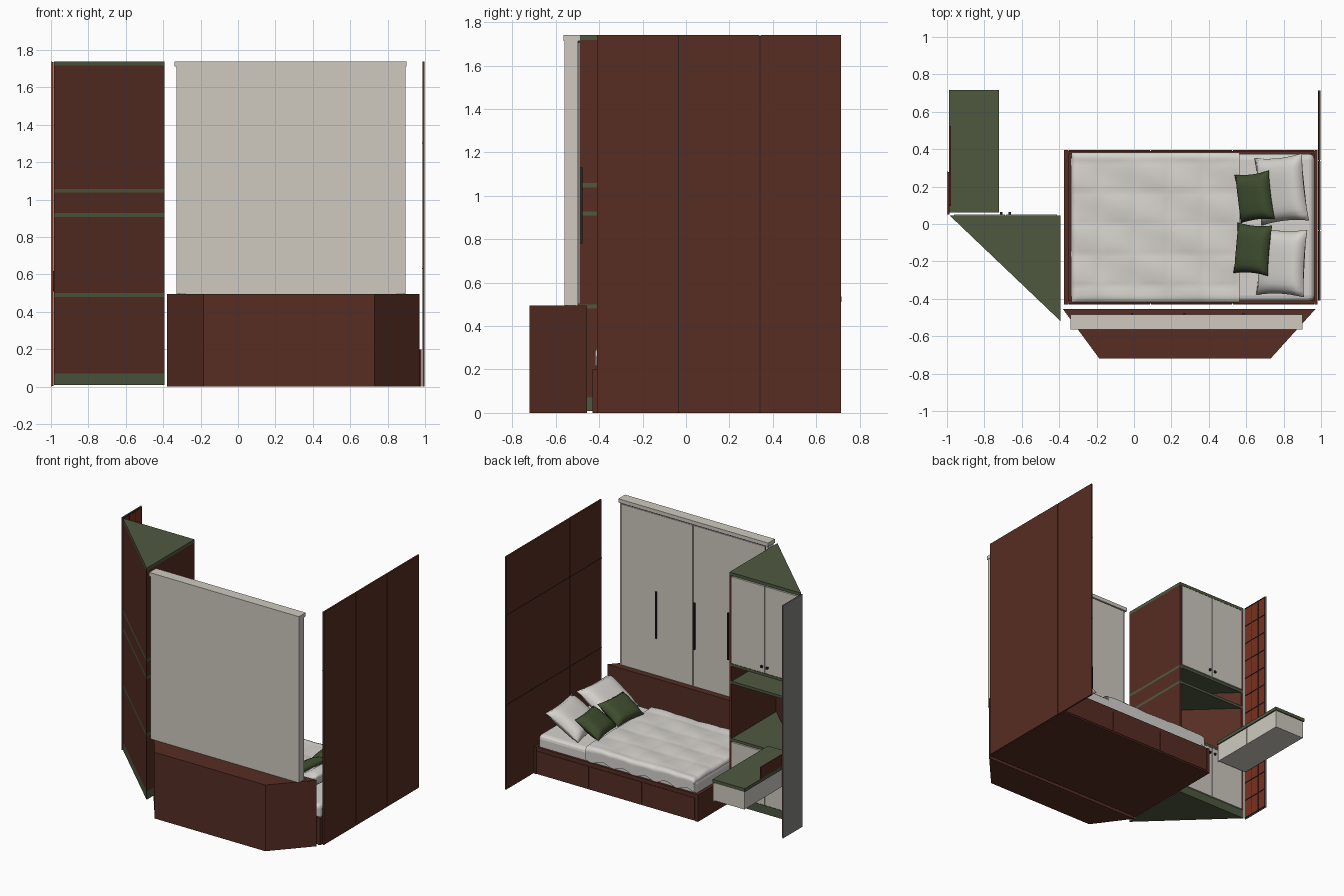
import bpy, bmesh, math
from mathutils import Matrix, Vector

cube = bpy.data.objects.get("Cube")
if cube:
    bpy.data.objects.remove(cube)


def material(name, r, g, b):
    m = bpy.data.materials.new(name)
    m.use_nodes = True
    m.diffuse_color = (r, g, b, 1)
    m.node_tree.nodes["Principled BSDF"].inputs["Base Color"].default_value = (r, g, b, 1)
    return m


wood = material("brown wood", .095, .026, .017)
rust = material("rust wood", .19, .032, .015)
green = material("olive green", .078, .098, .051)
leaf = material("cushion green", .05, .075, .028)
white = material("warm white", .62, .59, .53)
linen = material("linen", .67, .65, .61)
grey = material("panel grey", .23, .23, .21)
dark = material("dark metal", .02, .018, .016)


def finish(name, bm, mat, smooth=False):
    bmesh.ops.recalc_face_normals(bm, faces=bm.faces)
    me = bpy.data.meshes.new(name)
    bm.to_mesh(me)
    bm.free()
    me.materials.append(mat)
    for p in me.polygons:
        p.use_smooth = smooth
    ob = bpy.data.objects.new(name, me)
    bpy.context.collection.objects.link(ob)
    return ob


def prism(name, pts, z0, z1, mat):
    bm = bmesh.new()
    face = bm.faces.new([bm.verts.new((x, y, z0)) for x, y in pts])
    top = bmesh.ops.extrude_face_region(bm, geom=[face])["geom"]
    for v in top:
        if isinstance(v, bmesh.types.BMVert):
            v.co.z = z1
    return finish(name, bm, mat)


def box(name, x0, x1, y0, y1, z0, z1, mat, bevel=0):
    ob = prism(name, [(x0, y0), (x1, y0), (x1, y1), (x0, y1)], z0, z1, mat)
    if bevel:
        mod = ob.modifiers.new("bevel", "BEVEL")
        mod.width, mod.segments = bevel, 3
    return ob


# Tall wall panels beside the bed, with thin joints on the inner face
for i, (a, b) in enumerate([(-.41, -.037), (-.032, .338), (.343, .715)]):
    box(f"wall_panel_{i}", .986, .998, a, b, 0, 1.74, wood)
box("wall_panel_backing", .988, .994, -.405, .712, .005, 1.735, dark)
for z in (.63, 1.3):
    box("wall_panel_joint", .984, .987, -.41, .715, z, z + .005, dark)

# Low cabinet with splayed ends behind the bed
prism("splayed_cabinet", [(-.38, -.455), (-.185, -.72), (.73, -.72), (.97, -.455)], 0, .495, wood)

# Upper wardrobe with two doors and bar handles
box("wardrobe_body", -.33, .895, -.56, -.497, .495, 1.715, white)
box("wardrobe_top", -.34, .9, -.565, -.485, 1.712, 1.74, white)
box("wardrobe_seams", -.315, .88, -.5, -.495, .5, 1.71, dark)
for i, (a, b) in enumerate([(-.312, .28), (.286, .878)]):
    box(f"wardrobe_door_{i}", a, b, -.498, -.488, .502, 1.705, white)
for i, x in enumerate((.585, .27, -.01)):
    box(f"wardrobe_handle_{i}", x - .005, x + .005, -.488, -.476, .78, 1.13, dark)

# Bed frame with three drawer fronts on each long side
X0, X1, Y0, Y1 = -.375, .98, -.43, .395
box("bed_base", X0 + .01, X1 - .01, Y0 + .01, Y1 - .01, 0, .16, wood)
box("bed_foot_rail", X0, X0 + .025, Y0, Y1, 0, .2, wood)
box("bed_head_rail", X1 - .015, X1, Y0, Y1, 0, .2, wood)
for y, s in ((Y0, 1), (Y1, -1)):
    box("bed_side_rail", X0 + .025, X1 - .015, min(y + s * .004, y + s * .022),
        max(y + s * .004, y + s * .022), 0, .2, wood)
    for i in range(3):
        a = X0 + .025 + i * .4385
        box(f"bed_drawer_{i}", a + .003, a + .4355, min(y, y + s * .008),
            max(y, y + s * .008), .012, .172, wood)
box("mattress", -.34, .965, -.412, .375, .15, .288, linen, .03)


# Quilted cover: a draped grid with soft folds and a wavy hem
def quilt(x0, x1, y0, y1, top, hem):
    bm = bmesh.new()
    n, m = 72, 64
    bmesh.ops.create_grid(bm, x_segments=n, y_segments=m, size=1)
    cx, cy, hx, hy = (x0 + x1) / 2, (y0 + y1) / 2, (x1 - x0) / 2, (y1 - y0) / 2
    for v in bm.verts:
        u, w = v.co.x * (hx + .1), v.co.y * (hy + .1)
        px, py = max(-hx, min(hx, u)), max(-hy, min(hy, w))
        over = max(abs(u - px) if u < 0 else 0, abs(w - py)) / .1
        x, y = cx + px, cy + py
        puff = .007 * abs(math.sin(x * 17) * math.sin(y * 19)) ** .4
        fold = .003 * math.sin(x * 12 + y * 25)
        wave = .011 * math.sin(x * 36 + y * 30) * over
        edge = min(hx + px, hy - abs(py))
        soft = .014 * max(0, 1 - edge / .03) ** 2
        v.co = (x, y, top + puff + fold - soft - over * (top - hem) + wave)
    return finish("quilt", bm, linen, True)


quilt(-.335, .565, -.42, .383, .302, .22)


# Plump pillows leaning toward the head of the bed
def pillow(name, loc, size, tilt, yaw, mat):
    bm = bmesh.new()
    bmesh.ops.create_cube(bm, size=2)
    bmesh.ops.subdivide_edges(bm, edges=bm.edges[:], cuts=11, use_grid_fill=True)
    for v in bm.verts:
        x, y, z = v.co
        puff = max(0, (1 - x ** 4) * (1 - y ** 4)) ** .5
        pinch = 1 - .07 * (1 - x * x) * y * y - .07 * (1 - y * y) * x * x
        v.co = Vector((x * pinch * size[0] / 2, y * pinch * size[1] / 2,
                       z * (.06 + .94 * puff) * size[2] / 2))
    turn = Matrix.Rotation(math.radians(yaw), 4, "Z") @ Matrix.Rotation(math.radians(-tilt), 4, "Y")
    bmesh.ops.transform(bm, matrix=Matrix.Translation(loc) @ turn, verts=bm.verts)
    finish(name, bm, mat, True)


pillow("pillow_back", (.79, .185, .385), (.3, .36, .11), 33, 6, linen)
pillow("pillow_front", (.79, -.205, .385), (.3, .36, .11), 33, -3, linen)
pillow("cushion_back", (.645, .145, .37), (.215, .26, .09), 32, 7, leaf)
pillow("cushion_front", (.635, -.135, .37), (.215, .27, .09), 32, -5, leaf)

# Triangular corner cupboard: green shelves between brown walls
A, B, C = (-.985, .045), (-.392, .045), (-.392, -.52)
for name, z0, z1 in (("plinth", .008, .07), ("counter", .48, .5), ("niche_shelf", .908, .928),
                     ("cupboard_floor", 1.038, 1.058), ("cupboard_top", 1.717, 1.74)):
    prism(name, [A, B, C], z0, z1, green)
for z0, z1 in ((.07, .48), (.5, .908), (.928, 1.038), (1.058, 1.717)):
    prism("corner_back_wall", [A, C, (C[0], C[1] + .022), (A[0] + .022, A[1])], z0, z1, wood)
    box("corner_side_wall", B[0] - .018, B[0], C[1] + .02, B[1], z0, z1, wood)
for level, z0, z1, knob in (("lower", .075, .475, .43), ("upper", 1.063, 1.712, 1.11)):
    box(f"{level}_door_gap", -.955, -.412, .03, .034, z0, z1, dark)
    for a, b, k in ((-.962, -.69, -.71), (-.684, -.412, -.664)):
        box(f"{level}_door", a, b, .034, .05, z0, z1, white)
        box(f"{level}_knob", k - .007, k + .007, .05, .064, knob - .007, knob + .007, dark)

# Floating desk with two white drawers and a low rear board
box("desk_top", -.988, -.722, .062, .717, .51, .535, green)
box("desk_body", -.98, -.735, .07, .71, .375, .51, white)
for i, (a, b) in enumerate([(.068, .388), (.394, .714)]):
    box(f"desk_drawer_{i}", -.735, -.725, a, b, .37, .505, white)
box("desk_board", -.988, -.978, .095, .525, .535, .62, wood)

# Tall narrow panel with a gridded rust inner face
box("tall_panel", -1, -.994, .05, .28, 0, 1.74, grey)
box("tall_panel_lining", -.994, -.99, .052, .278, .005, 1.735, rust)
for i in range(13):
    z = .005 + i * .1438
    box("lining_bar", -.991, -.987, .052, .278, z, z + .006, dark)
for y in (.052, .125, .2, .273):
    box("lining_stile", -.991, -.987, y, y + .005, .005, 1.735, dark)
